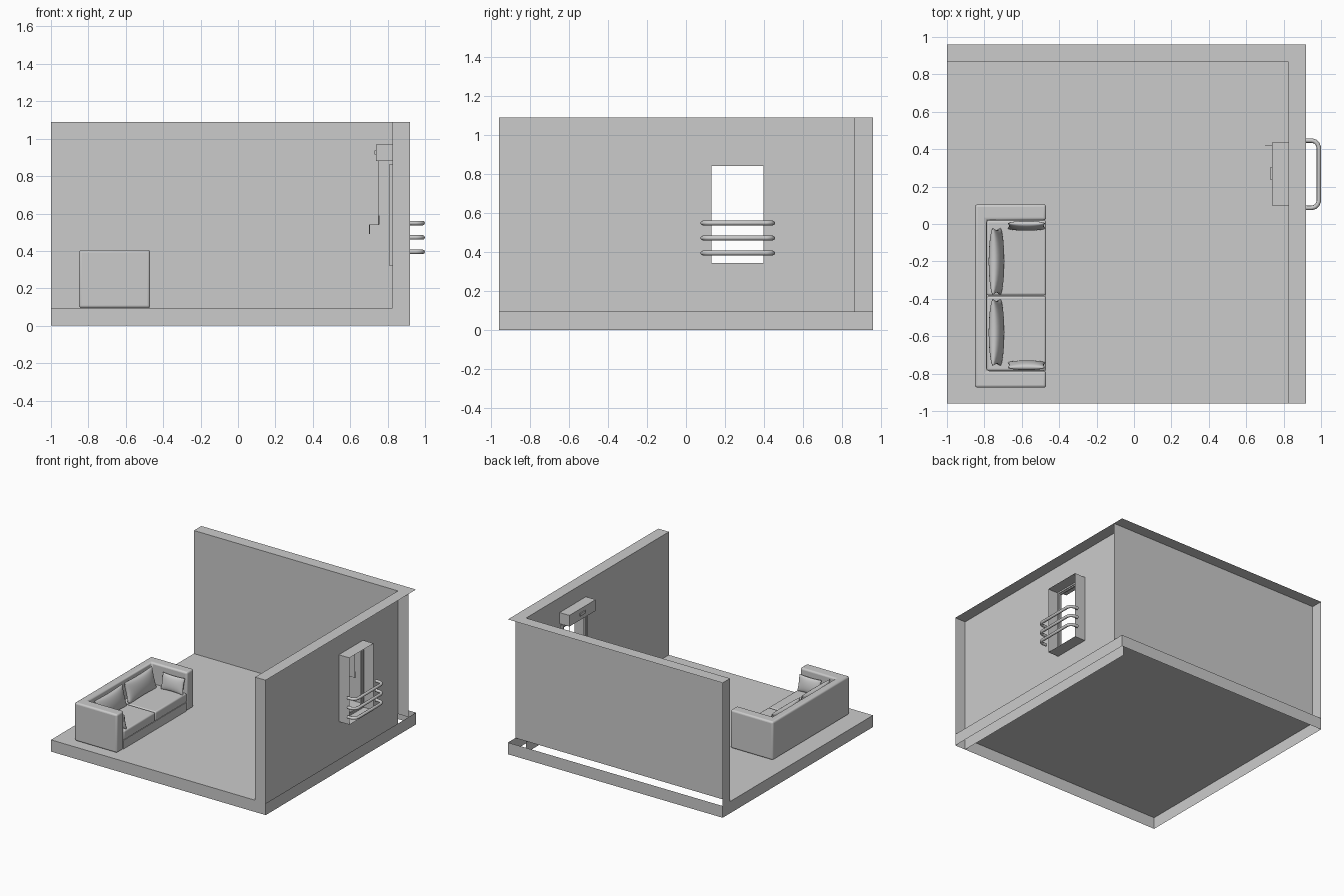
import bpy, bmesh, math
from mathutils import Vector, Matrix

if "Cube" in bpy.data.objects:
    bpy.data.objects.remove(bpy.data.objects["Cube"])

X0, X1, XI = -1.0, 0.92, 0.825      # room left, outer right, inner right
Y0, Y1, YI = -0.96, 0.96, 0.865     # room front, outer back, inner back
T, H = 0.095, 1.09                  # floor top, wall top
WY, WZ = (0.11, 0.418), (0.322, 0.862)   # window opening


def finish(name, bm, smooth=False, bevel=0):
    bmesh.ops.remove_doubles(bm, verts=bm.verts, dist=1e-5)
    bmesh.ops.recalc_face_normals(bm, faces=bm.faces)
    me = bpy.data.meshes.new(name)
    bm.to_mesh(me)
    bm.free()
    ob = bpy.data.objects.new(name, me)
    bpy.context.collection.objects.link(ob)
    if bevel:
        m = ob.modifiers.new("bevel", "BEVEL")
        m.width, m.segments = bevel, 4
    if smooth:
        bpy.ops.object.select_all(action='DESELECT')
        ob.select_set(True)
        bpy.context.view_layer.objects.active = ob
        bpy.ops.object.shade_smooth_by_angle(angle=math.radians(40))
    return ob


def rect(bm, axis, at, a, b):
    """Flat rectangle on an axis-aligned plane; a and b are ranges on the other two axes."""
    pts = [(a[0], b[0]), (a[1], b[0]), (a[1], b[1]), (a[0], b[1])]
    vs = []
    for p in pts:
        q = list(p)
        q.insert(axis, at)
        vs.append(bm.verts.new(q))
    bm.faces.new(vs)


def box(name, x, y, z, bevel=0):
    bm = bmesh.new()
    mid = Vector(((x[0]+x[1])/2, (y[0]+y[1])/2, (z[0]+z[1])/2))
    size = Matrix.Diagonal((x[1]-x[0], y[1]-y[0], z[1]-z[0], 1))
    bmesh.ops.create_cube(bm, size=1, matrix=Matrix.Translation(mid) @ size)
    return finish(name, bm, bevel > 0, bevel)


def tube(name, pts, r):
    cu = bpy.data.curves.new(name, 'CURVE')
    cu.dimensions = '3D'
    cu.bevel_depth, cu.bevel_resolution, cu.use_fill_caps = r, 2, True
    sp = cu.splines.new('POLY')
    sp.points.add(len(pts) - 1)
    for p, c in zip(sp.points, pts):
        p.co = (*c, 1)
    ob = bpy.data.objects.new(name, cu)
    bpy.context.collection.objects.link(ob)


# open room shell: inner surfaces plus rim strips, open underneath and behind
bm = bmesh.new()
rect(bm, 2, T, (X0, XI), (Y0, YI))
finish("floor", bm)
bm = bmesh.new()
rect(bm, 1, YI, (X0, X1), (T, H))
finish("back_wall", bm)

# right wall around the window opening, with the reveal going outwards
bm = bmesh.new()
rect(bm, 0, XI, (Y0, WY[0]), (0, H))
rect(bm, 0, XI, (WY[1], YI), (0, H))
rect(bm, 0, XI, WY, (0, WZ[0]))
rect(bm, 0, XI, WY, (WZ[1], H))
finish("right_wall", bm)
bm = bmesh.new()
for y in WY:
    rect(bm, 1, y, (XI, X1), WZ)
for z in WZ:
    rect(bm, 2, z, (XI, X1), WY)
finish("window_reveal", bm)

# rim strips: slab edges, wall ends and wall tops
bm = bmesh.new()
for y in (Y0, Y1):
    rect(bm, 1, y, (X0, X1), (0, T))
for x in (X0, X1):
    rect(bm, 0, x, (Y0, Y1), (0, T))
rect(bm, 1, Y0, (XI, X1), (T, H))
rect(bm, 0, X0, (YI, Y1), (T, H))
rect(bm, 2, H, (X0, X1), (YI, Y1))
rect(bm, 2, H, (XI, X1), (Y0, YI))
finish("room_rim", bm)

# window frame in two steps
for step, (x, o, w) in enumerate((((0.806, 0.832), 0, 0.012), ((0.812, 0.825), 0.011, 0.01))):
    ya, yb, za, zb = WY[0]+o, WY[1]-o, WZ[0]+o, WZ[1]-o
    for side, y in (("near", (ya, ya+w)), ("far", (yb-w, yb))):
        box(f"frame_{side}_{step}", x, y, (za, zb))
    for side, z in (("bottom", (za, za+w)), ("top", (zb-w, zb))):
        box(f"frame_{side}_{step}", x, (ya+w, yb-w), z)

# roller blind case, front plate and crank
box("blind_case", (0.738, XI), (0.10, 0.435), (0.88, 0.97))
box("blind_plate", (0.73, 0.738), (0.235, 0.305), (0.915, 0.937))
tube("blind_crank", [(0.753, 0.418, 0.88), (0.753, 0.418, 0.54),
                     (0.703, 0.418, 0.54), (0.703, 0.418, 0.49)], 0.002)
tube("crank_sleeve", [(0.753, 0.418, 0.54), (0.753, 0.418, 0.59)], 0.004)

# bent guard rails outside the window
half = [(0.92, 0.18), (0.95, 0.18), (0.968, 0.175), (0.981, 0.163), (0.988, 0.145)]
for i, z in enumerate((0.395, 0.472, 0.549)):
    path = [(x, 0.266 + d, z) for x, d in half] + [(x, 0.266 - d, z) for x, d in reversed(half)]
    tube(f"guard_rail_{i}", path, 0.012)

# sofa body: U-shaped plan raised to arm height
SX, SB, SF = -0.85, -0.787, -0.47
A0, A1, B0, B1 = -0.875, -0.785, 0.02, 0.105
bm = bmesh.new()
plan = [(SX, A0), (SF, A0), (SF, A1), (SB, A1), (SB, B0), (SF, B0), (SF, B1), (SX, B1)]
f = bm.faces.new([bm.verts.new((x, y, T)) for x, y in plan])
top = bmesh.ops.extrude_face_region(bm, geom=[f])
bmesh.ops.translate(bm, vec=(0, 0, 0.31),
                    verts=[v for v in top["geom"] if isinstance(v, bmesh.types.BMVert)])
finish("sofa_body", bm, True, 0.014)
box("sofa_base", (SB, SF - 0.003), (A1, B0), (T, 0.165))
for i, y in enumerate(((A1, -0.384), (-0.382, B0))):
    box(f"seat_cushion_{i}", (SB, SF), y, (0.165, 0.24), 0.012)


def pillow(name, w, h, t, loc, tilt, turn):
    """Pinched-corner pillow standing in the local YZ plane."""
    n = 16
    bm = bmesh.new()
    for side in (1, -1):
        g = {}
        for i in range(n + 1):
            for j in range(n + 1):
                u, v = -math.cos(math.pi*i/n), -math.cos(math.pi*j/n)
                d = side * t/2 * ((1-u*u) * (1-v*v)) ** 0.4
                g[i, j] = bm.verts.new((d, u*w/2*(1-0.07*(1-v*v)), v*h/2*(1-0.1*(1-u*u))))
        for i in range(n):
            for j in range(n):
                bm.faces.new((g[i, j], g[i+1, j], g[i+1, j+1], g[i, j+1]))
    m = Matrix.Translation(loc) @ Matrix.Rotation(turn, 4, 'Z') @ Matrix.Rotation(tilt, 4, 'Y')
    bmesh.ops.transform(bm, matrix=m, verts=bm.verts)
    finish(name, bm, True)


# back pillows and small arm pillows
for i, y in enumerate((-0.58, -0.2)):
    pillow(f"back_pillow_{i}", 0.36, 0.17, 0.075, (-0.735, y, 0.315), -0.25, 0)
pillow("arm_pillow_near", 0.2, 0.13, 0.045, (-0.575, A1 + 0.03, 0.3), -0.22, math.pi/2)
pillow("arm_pillow_far", 0.2, 0.13, 0.045, (-0.575, B0 - 0.03, 0.3), -0.22, -math.pi/2)
